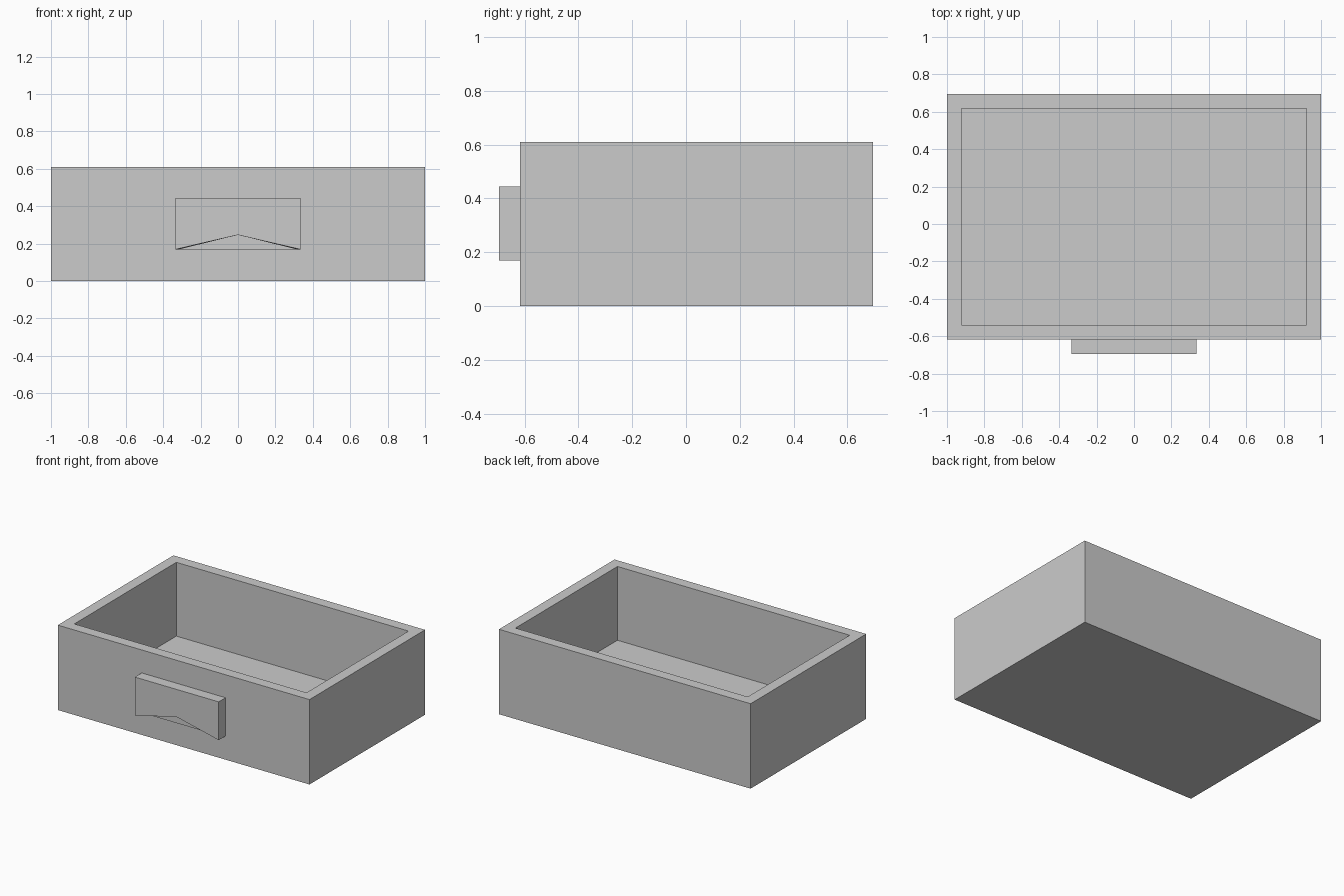
import bpy, bmesh

if "Cube" in bpy.data.objects:
    bpy.data.objects.remove(bpy.data.objects["Cube"])


def make_object(name, bm):
    bmesh.ops.recalc_face_normals(bm, faces=bm.faces)
    mesh = bpy.data.meshes.new(name)
    bm.to_mesh(mesh)
    bm.free()
    obj = bpy.data.objects.new(name, mesh)
    bpy.context.collection.objects.link(obj)
    return obj


def hollow(name, outer, inner, z_open, z_closed, z_inner, peak=0.0):
    """Open container: matching outer and inner loops; vertices with x = 0
    on the front of the open rim are lifted by peak."""
    bm = bmesh.new()

    def ring(points, z, lift):
        return [bm.verts.new((x, y, z + (lift if x == 0 else 0)))
                for x, y in points]

    rings = [ring(outer, z_closed, 0), ring(outer, z_open, peak),
             ring(inner, z_open, peak), ring(inner, z_inner, 0)]
    n = len(outer)
    for a, b in zip(rings, rings[1:]):
        for i in range(n):
            j = (i + 1) % n
            bm.faces.new((a[i], a[j], b[j], b[i]))
    bm.faces.new(rings[0])
    bm.faces.new(rings[-1])
    return make_object(name, bm)


def rect(x, y0, y1):
    return [(-x, y0), (x, y0), (x, y1), (-x, y1)]


def notched_rect(x, y0, y1):
    return [(-x, y0), (0, y0), (x, y0), (x, y1), (-x, y1)]


# Drawer box, open at the top
hollow("drawer_box", rect(1.0, -0.617, 0.695), rect(0.923, -0.54, 0.618),
       z_open=0.61, z_closed=0.0, z_inner=0.08)

# Cup pull, open underneath, with a peaked finger notch in the front lip
hollow("drawer_pull", notched_rect(0.333, -0.695, -0.617),
       notched_rect(0.313, -0.675, -0.637),
       z_open=0.17, z_closed=0.445, z_inner=0.425, peak=0.077)
